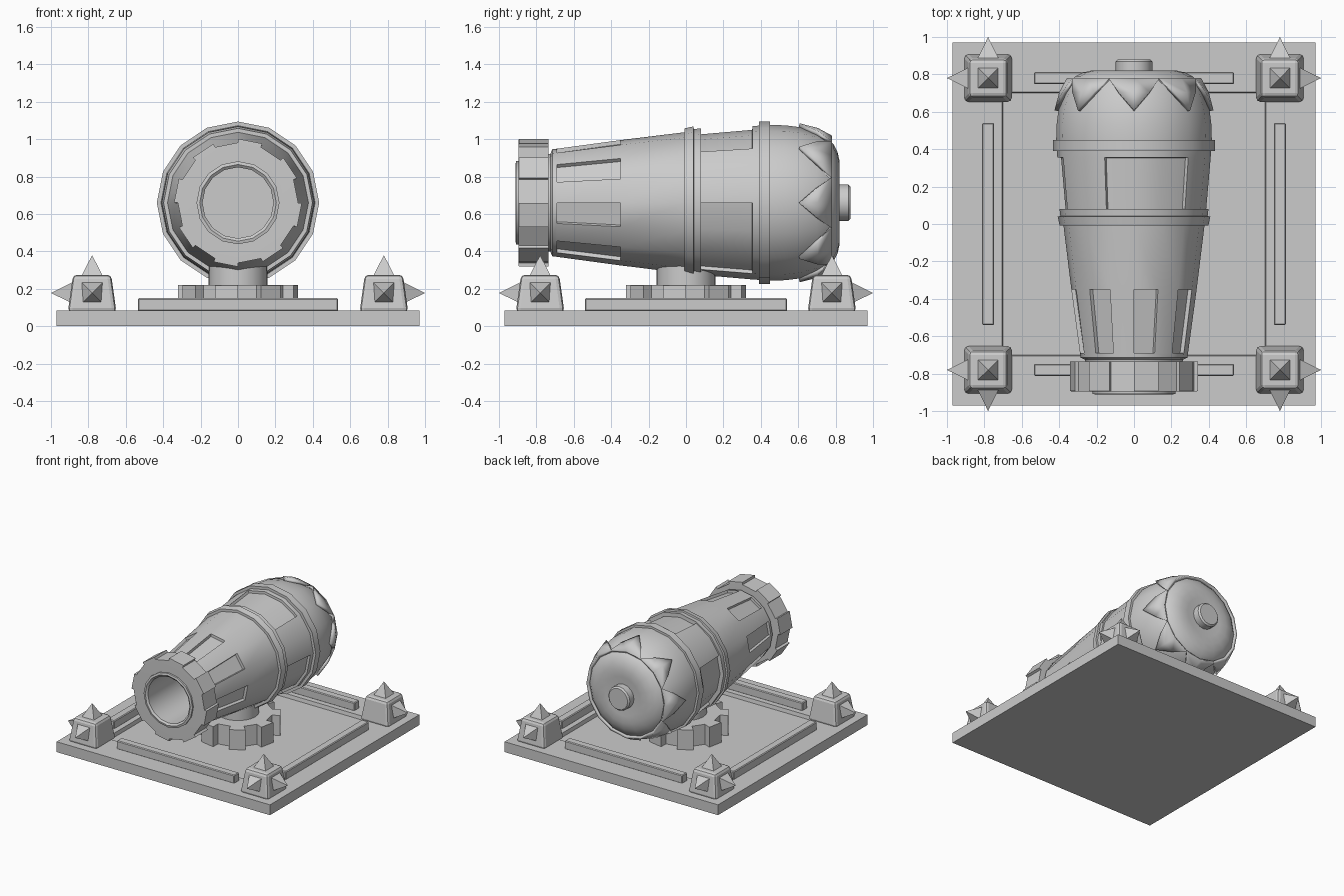
import bpy, bmesh
from math import sin, cos, pi, radians
from mathutils import Matrix, Vector

if "Cube" in bpy.data.objects:
    bpy.data.objects.remove(bpy.data.objects["Cube"])

AXIS_Z = 0.66
N = 16
# local z -> world y, local y -> world z, lifted to the barrel axis
BARREL = Matrix(((1, 0, 0, 0), (0, 0, 1, 0), (0, 1, 0, AXIS_Z), (0, 0, 0, 1)))
UP = Matrix.Identity(4)


def finish(name, bm, smooth=None, bevel=0, segments=1):
    bmesh.ops.recalc_face_normals(bm, faces=bm.faces)
    me = bpy.data.meshes.new(name)
    bm.to_mesh(me)
    bm.free()
    ob = bpy.data.objects.new(name, me)
    bpy.context.collection.objects.link(ob)
    if bevel:
        m = ob.modifiers.new("bevel", 'BEVEL')
        m.width, m.segments = bevel, segments
    if smooth:
        bpy.ops.object.select_all(action='DESELECT')
        ob.select_set(True)
        bpy.context.view_layer.objects.active = ob
        bpy.ops.object.shade_smooth_by_angle(angle=radians(smooth))
    return ob


def lathe(name, profile, matrix=BARREL, n=N, offsets=(), closed=False, smooth=32):
    """Revolve (position, radius) points. offsets = (segment, sides, radial shift)."""
    bm = bmesh.new()
    rings = [[bm.verts.new((r * cos(2 * pi * k / n), r * sin(2 * pi * k / n), a))
              for k in range(n)] for a, r in profile]
    if closed:
        rings.append(rings[0])
    grid = [[bm.faces.new((p[k], p[(k + 1) % n], q[(k + 1) % n], q[k])) for k in range(n)]
            for p, q in zip(rings, rings[1:])]
    if not closed:
        bm.faces.new(rings[0])
        bm.faces.new(rings[-1])
    bmesh.ops.recalc_face_normals(bm, faces=bm.faces)
    for seg, sides, shift in offsets:
        faces = [grid[seg][k % n] for k in sides]
        bmesh.ops.inset_region(bm, faces=faces, thickness=0.001, use_even_offset=True)
        for v in {v for f in faces for v in f.verts}:
            r = v.co.xy.length
            v.co.x *= (r + shift) / r
            v.co.y *= (r + shift) / r
    bm.transform(matrix)
    return finish(name, bm, smooth)


def box(name, size, centre, bevel=0.006):
    bm = bmesh.new()
    bmesh.ops.create_cube(bm, size=1)
    bm.transform(Matrix.Translation(centre) @ Matrix.Diagonal((*size, 1)))
    return finish(name, bm, bevel=bevel)


ODD = range(1, N, 2)

# base plate with a shallow square recess
bm = bmesh.new()
bmesh.ops.create_cube(bm, size=1)
bm.transform(Matrix.Translation((0, 0, 0.0425)) @ Matrix.Diagonal((1.94, 1.94, 0.085, 1)))
top = max(bm.faces, key=lambda f: f.calc_center_median().z)
bmesh.ops.inset_region(bm, faces=[top], thickness=0.375)
bmesh.ops.inset_region(bm, faces=[top], thickness=0.008)
for v in top.verts:
    v.co.z -= 0.03
finish("base_plate", bm)

# four raised rails
for s in (-1, 1):
    box("side_rail", (0.065, 1.08, 0.07), (s * 0.78, 0, 0.115))
    box("end_rail", (1.07, 0.065, 0.07), (0, s * 0.78, 0.115))

# corner blocks with spikes on the top and the two outward sides
for sx in (-1, 1):
    for sy in (-1, 1):
        bm = bmesh.new()
        bmesh.ops.create_cone(bm, cap_ends=True, segments=4, radius1=0.13 * 2 ** .5,
                              radius2=0.102 * 2 ** .5, depth=0.2,
                              matrix=Matrix.Translation((sx * .78, sy * .78, .175)) @ Matrix.Rotation(pi / 4, 4, 'Z'))
        finish("corner_block", bm, bevel=0.022, segments=2)
        for d, z, tip in ((Vector((0, 0, 1)), .275, .105),
                          (Vector((sx, 0, 0)), .178, .11),
                          (Vector((0, sy, 0)), .178, .11)):
            base = Vector((sx * .78, sy * .78, z)) + (d * 0.11 if d.z == 0 else Vector())
            depth = tip + 0.02
            bm = bmesh.new()
            bmesh.ops.create_cone(bm, cap_ends=True, segments=4, radius1=0.064 * 2 ** .5,
                                  radius2=0, depth=depth,
                                  matrix=Matrix.Translation(base + d * (tip - depth / 2))
                                  @ d.to_track_quat('Z', 'Y').to_matrix().to_4x4()
                                  @ Matrix.Rotation(pi / 4, 4, 'Z'))
            bmesh.ops.remove_doubles(bm, verts=bm.verts, dist=1e-5)
            finish("spike", bm)

# turntable gear and post
lathe("turntable_gear", [(0.05, 0.26), (0.22, 0.26)], UP, offsets=[(0, ODD, 0.062)])
lathe("pivot_post", [(0.2, 0.157), (0.42, 0.157)], UP, n=24)

# barrel: bore, lip, tapering tube with recessed slots and panels, domed back
barrel_profile = [(-0.40, 0.19), (-0.90, 0.19), (-0.912, 0.205), (-0.908, 0.222), (-0.88, 0.222),
                  (-0.735, 0.26), (-0.725, 0.262), (-0.715, 0.286), (-0.69, 0.289), (-0.35, 0.335),
                  (0.0, 0.378), (0.08, 0.386), (0.355, 0.410), (0.45, 0.416), (0.53, 0.414),
                  (0.61, 0.404), (0.70, 0.378), (0.76, 0.345), (0.79, 0.312),
                  (0.81, 0.272), (0.822, 0.22), (0.82, 0.16), (0.815, 0.10)]
panels = [(11, range(k, k + 3), -0.02) for k in (-3, 2, 7)]
lathe("barrel", barrel_profile, offsets=[(8, ODD, -0.022)] + panels)

# cogged muzzle ring
lathe("muzzle_ring", [(-0.895, 0.20), (-0.895, 0.322), (-0.735, 0.322), (-0.735, 0.24)],
      closed=True, offsets=[(1, ODD, 0.02)])

# hoops round the barrel
lathe("middle_hoop", [(-0.008, 0.36), (-0.008, 0.398), (0.04, 0.408), (0.042, 0.394),
                      (0.08, 0.398), (0.08, 0.36)], closed=True)
lathe("rear_hoop", [(0.39, 0.39), (0.39, 0.434), (0.45, 0.434), (0.45, 0.39)], closed=True)

# rear knob
lathe("rear_knob", [(0.80, 0.098), (0.868, 0.098), (0.88, 0.086)])

# zigzag collar on the domed back
bm = bmesh.new()


def collar_vert(a, y, r):
    return bm.verts.new((r * cos(a), y, AXIS_Z + r * sin(a)))


for i in range(8):
    a, w, m = i * pi / 4, pi / 8, radians(12.3)
    tip = collar_vert(a, 0.605, 0.413)
    mid = [collar_vert(a + t * m, 0.70, 0.389 * (1 if t == 0 else 0.982)) for t in (-1, 0, 1)]
    end = [collar_vert(a + t * w, 0.775, 0.348) for t in (-1, 0, 1)]
    for j in (0, 1):
        bm.faces.new((tip, mid[j], mid[j + 1]))
        bm.faces.new((mid[j], end[j], end[j + 1], mid[j + 1]))
bmesh.ops.remove_doubles(bm, verts=bm.verts, dist=1e-4)
collar = finish("zigzag_collar", bm, smooth=32)
mod = collar.modifiers.new("thickness", 'SOLIDIFY')
mod.thickness, mod.offset = 0.024, 0
